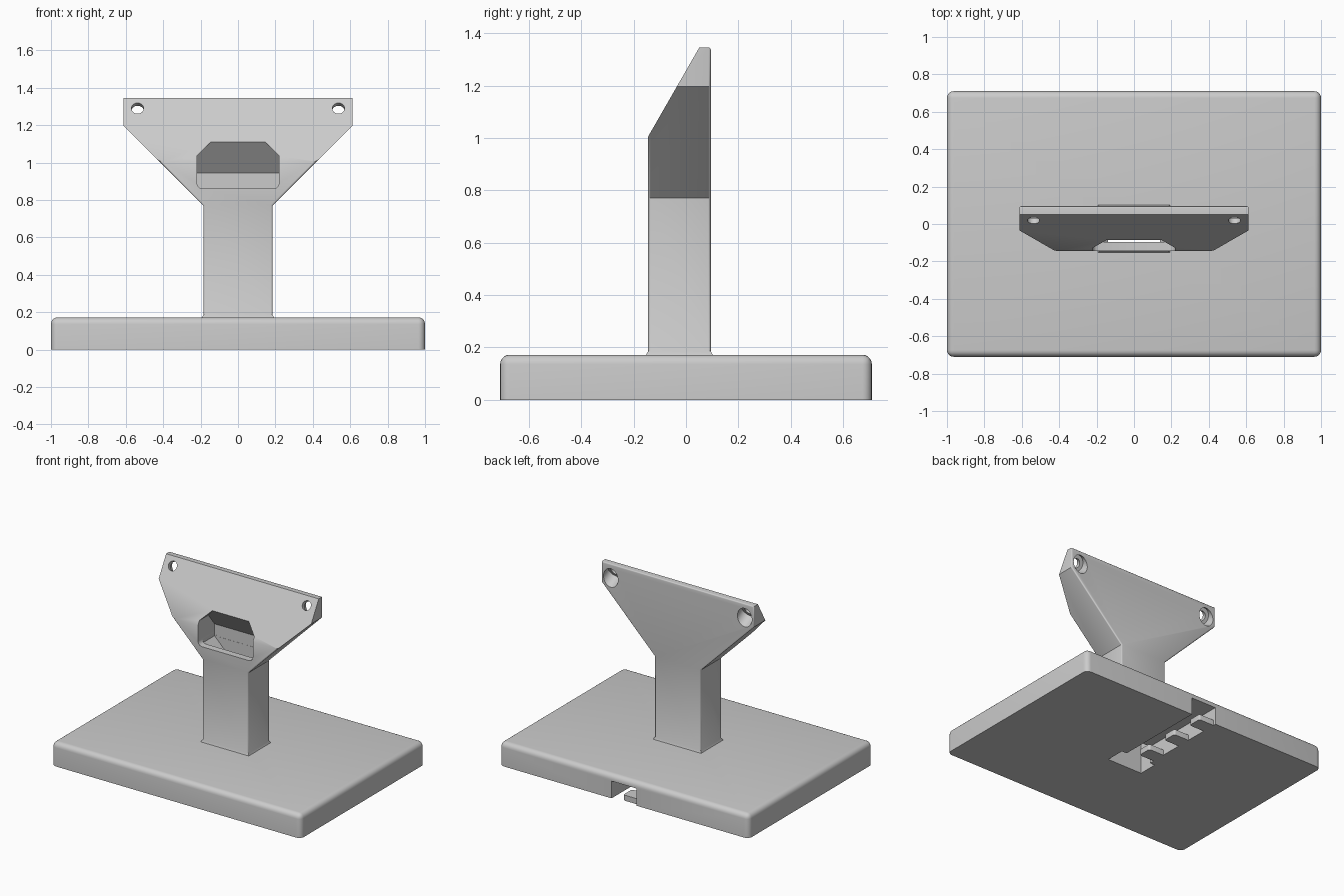
import bpy, bmesh, math
from mathutils import Vector, Matrix

cube = bpy.data.objects.get("Cube")
if cube:
    bpy.data.objects.remove(cube)

grey = bpy.data.materials.new("light grey plastic")
grey.use_nodes = True
GREY = (0.6, 0.6, 0.6, 1)
grey.diffuse_color = GREY
grey.node_tree.nodes["Principled BSDF"].inputs["Base Color"].default_value = GREY


def add_object(name, bm):
    bmesh.ops.recalc_face_normals(bm, faces=bm.faces)
    mesh = bpy.data.meshes.new(name)
    bm.to_mesh(mesh)
    bm.free()
    mesh.materials.append(grey)
    obj = bpy.data.objects.new(name, mesh)
    bpy.context.collection.objects.link(obj)
    return obj


def box(x0, x1, y0, y1, z0, z1):
    bm = bmesh.new()
    bmesh.ops.create_cube(bm, size=1)
    for v in bm.verts:
        v.co = Vector(((x0 + x1) / 2 + v.co.x * (x1 - x0),
                       (y0 + y1) / 2 + v.co.y * (y1 - y0),
                       (z0 + z1) / 2 + v.co.z * (z1 - z0)))
    return bm


def prism(half, y0, y1):
    """Mirror a half outline of (x, z) points and extrude it along y."""
    bm = bmesh.new()
    outline = half + [(-x, z) for x, z in reversed(half)]
    face = bm.faces.new([bm.verts.new((x, y0, z)) for x, z in outline])
    new = bmesh.ops.extrude_face_region(bm, geom=[face])["geom"]
    bmesh.ops.translate(bm, vec=(0, y1 - y0, 0),
                        verts=[g for g in new if isinstance(g, bmesh.types.BMVert)])
    return bm


def slice_off(bm, point, normal):
    """Remove everything on the normal side of a plane and cap the cut."""
    cut = bmesh.ops.bisect_plane(bm, geom=bm.verts[:] + bm.edges[:] + bm.faces[:],
                                 plane_co=point, plane_no=normal, clear_outer=True)
    edges = [g for g in cut["geom_cut"] if isinstance(g, bmesh.types.BMEdge)]
    bmesh.ops.holes_fill(bm, edges=edges)


def cylinder(radius, start, axis, length):
    bm = bmesh.new()
    turn = axis.to_track_quat("Z", "Y").to_matrix().to_4x4()
    bmesh.ops.create_cone(bm, cap_ends=True, segments=40, radius1=radius, radius2=radius,
                          depth=length,
                          matrix=Matrix.Translation(start + axis * length / 2) @ turn)
    return bm


def combine(obj, bm, operation="DIFFERENCE"):
    tool = add_object("cutter", bm)
    mod = obj.modifiers.new("boolean", "BOOLEAN")
    mod.operation, mod.object, mod.solver = operation, tool, "EXACT"
    graph = bpy.context.evaluated_depsgraph_get()
    mesh = bpy.data.meshes.new_from_object(obj.evaluated_get(graph))
    obj.modifiers.clear()
    obj.data = mesh
    bpy.data.objects.remove(tool)


def bevel(bm, edges, size, segments):
    bmesh.ops.bevel(bm, geom=edges, offset=size, segments=segments,
                    profile=0.5, affect="EDGES")


# Base plate, rounded except along the bottom
bm = box(-1, 1, -0.71, 0.71, 0, 0.172)
bevel(bm, [e for e in bm.edges if max(v.co.z for v in e.verts) > 0.1], 0.036, 5)
base = add_object("base", bm)

# Post and flared head, front sliced to a slope
FRONT, BACK = -0.145, 0.095
bm = prism([(0.185, 0.15), (0.185, 0.77), (0.612, 1.197), (0.612, 1.346)], FRONT, BACK)
slope_point = Vector((0, FRONT, 1.005))
slope_normal = Vector((0, -0.867, 0.498))
slice_off(bm, slope_point, slope_normal)


def on_slope(v):
    return abs((v.co - slope_point).dot(slope_normal)) < 0.002


bevel(bm, [e for e in bm.edges
           if abs(e.verts[0].co.y - e.verts[1].co.y) < 0.001
           and not all(on_slope(v) for v in e.verts)], 0.009, 3)
stand = add_object("stand", bm)

# Small flare where the post meets the base
bm = box(-0.199, 0.199, FRONT - 0.014, BACK + 0.014, 0.16, 0.187)
for v in bm.verts:
    if v.co.z > 0.18:
        v.co.x *= 0.184 / 0.199
        v.co.y += 0.015 if v.co.y < 0 else -0.015
combine(stand, bm, "UNION")

# Cable shaft up the post, widening under the window
INNER = 0.045
shaft = [(0.14, -0.05), (0.14, 0.78), (0.219, 0.859), (0.219, 0.9)]
for part in (stand, base):
    combine(part, prism(shaft, -0.095, INNER - 0.001))

# Window with chamfered top, rounded sill corners and a falling ceiling
window = [(0.19, 0.86), (0.205, 0.865), (0.215, 0.875), (0.22, 0.89),
          (0.22, 1.035), (0.145, 1.11)]
bm = prism(window, -0.3, INNER)
slice_off(bm, Vector((0, INNER, 0.945)), Vector((0, 0.165, 0.13)).normalized())
combine(stand, bm)

# Screw holes square to the slope, counterbored from the back
into = -slope_normal
for side in (-1, 1):
    centre = Vector((side * 0.537, 0.0185, 1.29))
    combine(stand, cylinder(0.033, centre - into * 0.05, into, 0.25))
    combine(stand, cylinder(0.058, centre + into * 0.03, into, 0.25))

# Cable channel under the base, running out of the back
combine(base, box(-0.1, 0.1, 0.02, 0.8, -0.05, 0.125))

# Retaining tabs across the channel
for i, y in enumerate((0.13, 0.385, 0.64)):
    bm = box(-0.11, 0.02, y - 0.05, y + 0.05, 0, 0.04)
    bevel(bm, [e for e in bm.edges
               if abs(e.verts[0].co.z - e.verts[1].co.z) > 0.01
               and e.verts[0].co.x > 0], 0.015, 3)
    add_object(f"cable_tab_{i + 1}", bm)

# Smooth the rounded edges, keep the rest crisp
bpy.ops.object.select_all(action="DESELECT")
for obj in bpy.context.collection.objects:
    if obj.type == "MESH" and grey.name in obj.data.materials:
        obj.select_set(True)
        bpy.context.view_layer.objects.active = obj
bpy.ops.object.shade_smooth_by_angle(angle=math.radians(32))
